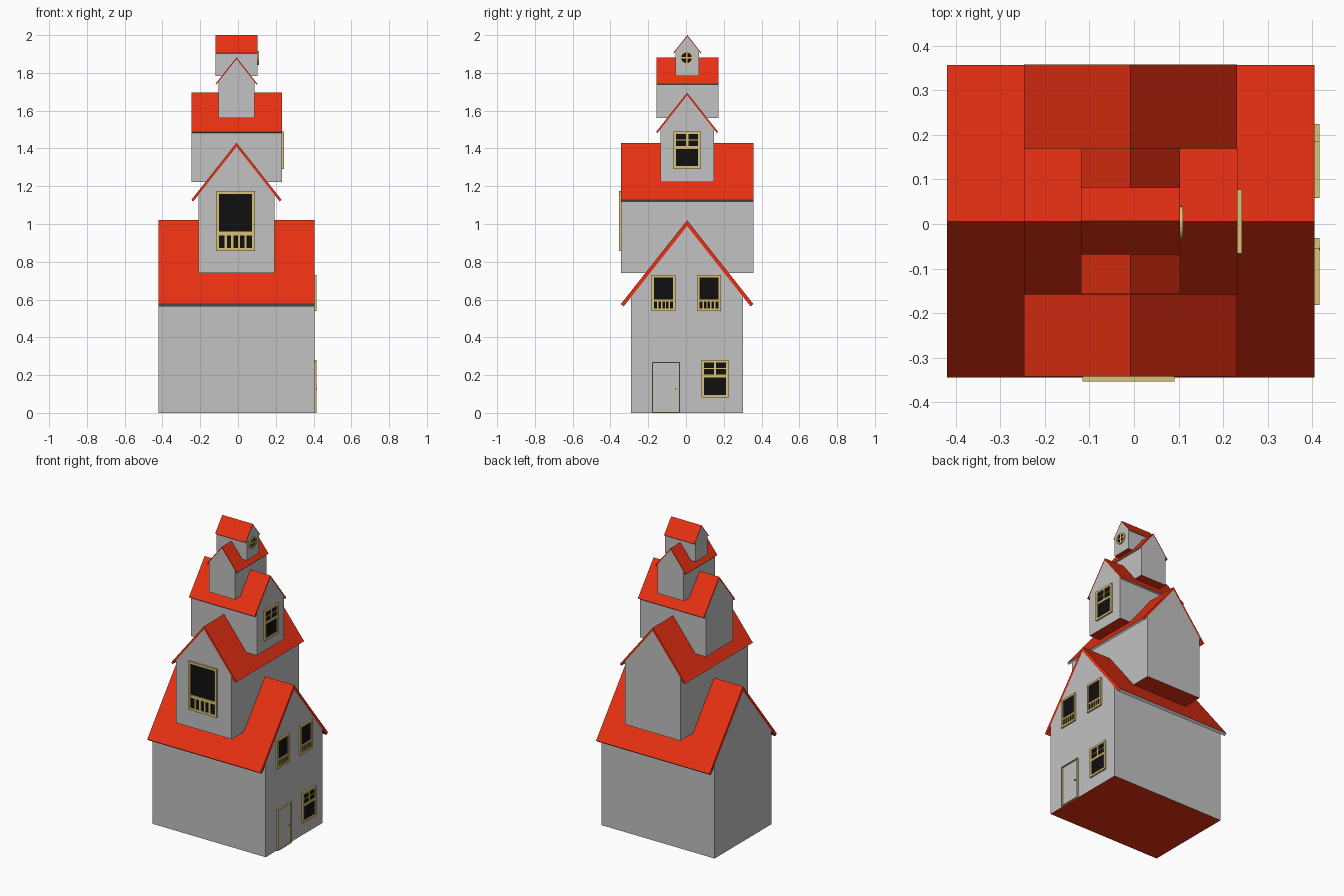
import bpy, bmesh, math
from mathutils import Vector

if "Cube" in bpy.data.objects:
    bpy.data.objects.remove(bpy.data.objects["Cube"])


def material(name, rgb):
    m = bpy.data.materials.new(name)
    m.diffuse_color = (*rgb, 1)
    m.use_nodes = True
    m.node_tree.nodes["Principled BSDF"].inputs["Base Color"].default_value = m.diffuse_color
    return m


RED = material("roof red", (0.80, 0.030, 0.006))
GREY = material("wall grey", (0.54, 0.54, 0.54))
TRIM = material("trim yellow", (0.70, 0.54, 0.18))
BLACK = material("glass black", (0.005, 0.005, 0.005))


def finish(bm, name, mats):
    bmesh.ops.recalc_face_normals(bm, faces=bm.faces[:])
    me = bpy.data.meshes.new(name)
    bm.to_mesh(me)
    bm.free()
    for m in mats:
        me.materials.append(m)
    ob = bpy.data.objects.new(name, me)
    bpy.context.collection.objects.link(ob)
    return ob


def prism(bm, profile, a, b, place):
    """Extrude a 2D profile (u, z) from a to b; place maps (u, z, d) to space."""
    lo = [bm.verts.new(place(u, z, a)) for u, z in profile]
    hi = [bm.verts.new(place(u, z, b)) for u, z in profile]
    n = len(profile)
    faces = [bm.faces.new(lo), bm.faces.new(hi)]
    faces += [bm.faces.new((lo[i], lo[(i + 1) % n], hi[(i + 1) % n], hi[i])) for i in range(n)]
    return faces


# ---- stacked houses, each one smaller and turned a quarter ----
SLOPE = 1.265
NORM = math.hypot(SLOPE, 1)


def house(label, axis, centre, half, wall_half, a, b, base, apex):
    def place(u, z, d):
        return Vector((d, u + centre, z) if axis == "x" else (u + centre, d, z))

    t = 0.055 * half
    inner = apex - t * NORM                        # ridge of the roof underside
    eave = apex - half * SLOPE
    cut_u, cut_z = half - t * SLOPE / NORM, eave - t / NORM

    # walls with gables, red underside
    bm = bmesh.new()
    shoulder = inner - wall_half * SLOPE
    prism(bm, [(-wall_half, base), (wall_half, base), (wall_half, shoulder),
               (0, inner), (-wall_half, shoulder)], a, b, place)
    bm.normal_update()
    for f in bm.faces:
        if all(abs(v.co.z - base) < 1e-5 for v in f.verts):
            f.material_index = 1
    finish(bm, label + "_walls", [GREY, RED])

    # roof slabs with square-cut grey eaves, built as two halves
    bm = bmesh.new()
    for s in (-1, 1):
        faces = prism(bm, [(0, apex), (s * half, eave), (s * cut_u, cut_z), (0, inner)], a, b, place)
        faces[3].material_index = 1
        bmesh.ops.delete(bm, geom=[faces[5]], context="FACES_ONLY")
    bmesh.ops.remove_doubles(bm, verts=bm.verts[:], dist=1e-5)
    finish(bm, label + "_roof", [RED, GREY])


house("ground_house", "x", 0.006, 0.351, 0.297, -0.42, 0.405, 0.0, 1.02)
house("second_house", "y", -0.008, 0.239, 0.202, -0.343, 0.358, 0.74, 1.43)
house("third_house", "x", 0.006, 0.164, 0.141, -0.247, 0.232, 1.222, 1.695)
house("fourth_house", "y", -0.008, 0.111, 0.095, -0.157, 0.171, 1.56, 1.882)
house("top_house", "x", 0.007, 0.075, 0.063, -0.119, 0.103, 1.783, 2.0)


# ---- windows and door ----
def right_wall(x):
    return lambda u, z, d: Vector((x + d, u, z))


def front_wall(y):
    return lambda u, z, d: Vector((u, y - d, z))


def bar(bm, place, u0, u1, z0, z1, depth, mat=0):
    for f in prism(bm, [(u0, z0), (u1, z0), (u1, z1), (u0, z1)], -0.001, depth, place):
        f.material_index = mat


def frame(bm, place, u0, u1, z0, z1, w, depth):
    bar(bm, place, u0, u0 + w, z0, z1, depth)
    bar(bm, place, u1 - w, u1, z0, z1, depth)
    bar(bm, place, u0 + w, u1 - w, z1 - w, z1, depth)
    bar(bm, place, u0 + w, u1 - w, z0, z0 + w, depth)


def balcony_window(name, place, u0, u1, z0, z1, w):
    """Tall pane above a rail with balusters."""
    bm = bmesh.new()
    h = z1 - z0
    bar(bm, place, u0 + w / 2, u1 - w / 2, z0 + w / 2, z1 - w / 2, 0.004, 1)
    frame(bm, place, u0, u1, z0, z1, w, 0.011)
    bar(bm, place, u0 + w, u1 - w, z0 + 0.26 * h, z0 + 0.32 * h, 0.010)
    span = u1 - u0 - 2 * w
    for i in range(1, 5):
        c = u0 + w + span * i / 5
        bar(bm, place, c - 0.035 * span, c + 0.035 * span, z0 + w, z0 + 0.26 * h, 0.010)
    finish(bm, name, [TRIM, BLACK])


def sash_window(name, place, u0, u1, z0, z1, w):
    """Large lower pane, divided panes above the transom."""
    bm = bmesh.new()
    h, c = z1 - z0, (u0 + u1) / 2
    t = z0 + 0.57 * h
    bar(bm, place, u0 + w / 2, u1 - w / 2, z0 + w / 2, z1 - w / 2, 0.004, 1)
    frame(bm, place, u0, u1, z0, z1, w, 0.011)
    bar(bm, place, u0 + w, u1 - w, t - 0.04 * h, t + 0.04 * h, 0.010)
    bar(bm, place, c - 0.006, c + 0.006, t + 0.04 * h, z1 - w, 0.010)
    bar(bm, place, u0 + w, u1 - w, z0 + 0.755 * h, z0 + 0.78 * h, 0.009)
    finish(bm, name, [TRIM, BLACK])


ground = right_wall(0.405)
balcony_window("upper_window_left", ground, -0.182, -0.055, 0.54, 0.73, 0.013)
balcony_window("upper_window_right", ground, 0.058, 0.185, 0.54, 0.73, 0.013)
sash_window("ground_window", ground, 0.082, 0.225, 0.082, 0.28, 0.014)
balcony_window("front_window", front_wall(-0.343), -0.116, 0.091, 0.857, 1.176, 0.016)
sash_window("third_house_window", right_wall(0.232), -0.066, 0.078, 1.292, 1.49, 0.014)

# door: slim surround around a plain panel, with a small knob
bm = bmesh.new()
frame(bm, ground, -0.18, -0.031, 0.0, 0.27, 0.005, 0.011)
bar(bm, ground, -0.059, -0.053, 0.125, 0.131, 0.013)
bar(bm, ground, -0.175, -0.036, 0.002, 0.265, 0.002, 1)
finish(bm, "door", [TRIM, GREY])

# round attic window: disc, ring and cross bars
bm = bmesh.new()
attic = right_wall(0.103)
CU, CZ, N = 0.003, 1.88, 24


def circle(r):
    return [(CU + r * math.cos(2 * math.pi * i / N), CZ + r * math.sin(2 * math.pi * i / N))
            for i in range(N)]


for f in prism(bm, circle(0.031), -0.001, 0.003, attic):
    f.material_index = 1
outer, inner = circle(0.037), circle(0.028)
for i in range(N):
    j = (i + 1) % N
    prism(bm, [outer[i], outer[j], inner[j], inner[i]], 0, 0.007, attic)
bar(bm, attic, CU - 0.004, CU + 0.004, CZ - 0.029, CZ + 0.029, 0.006)
bar(bm, attic, CU - 0.029, CU + 0.029, CZ - 0.004, CZ + 0.004, 0.006)
finish(bm, "round_window", [TRIM, BLACK])
